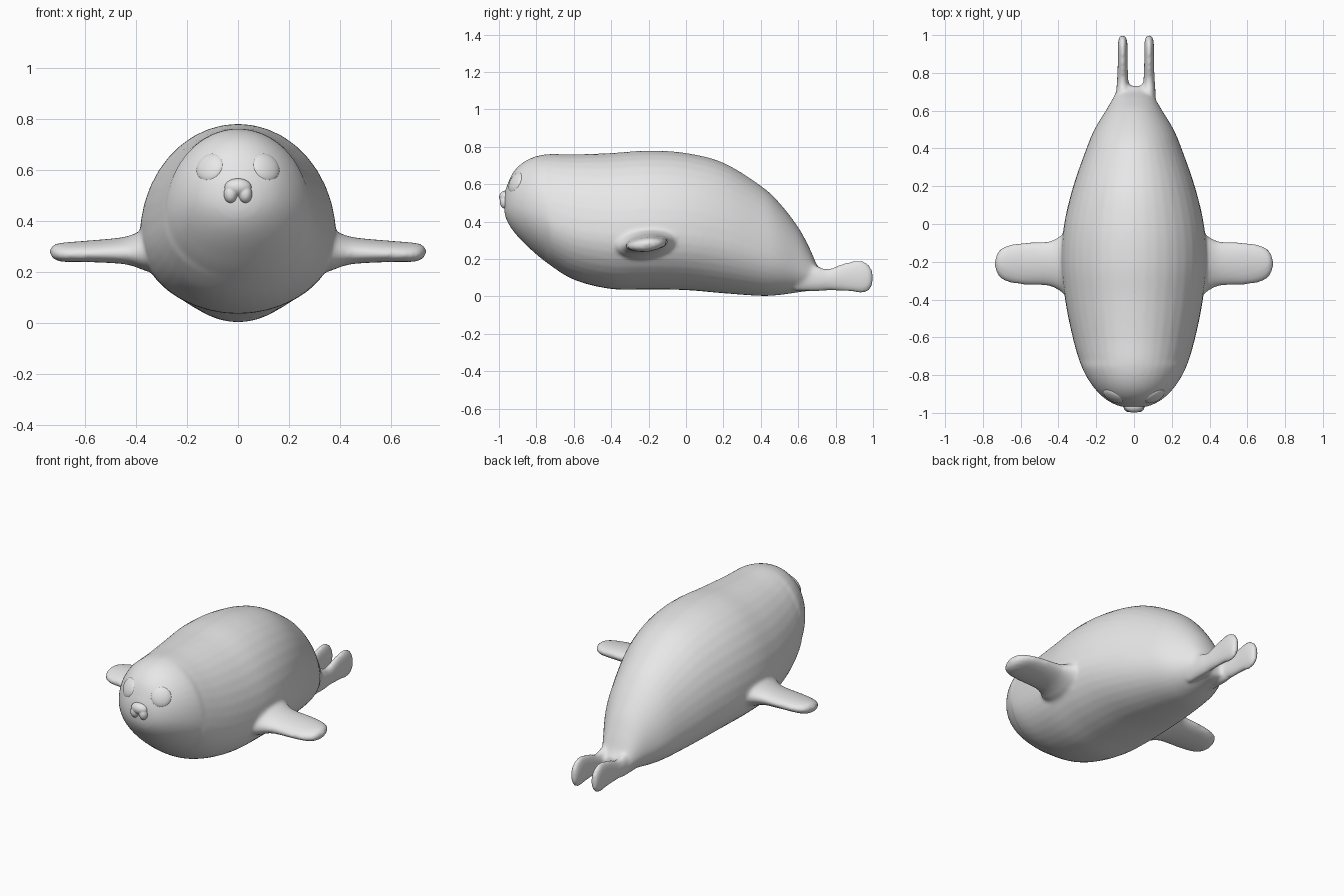
import bpy, bmesh
from math import sin, cos, pi
from mathutils import Vector

cube = bpy.data.objects.get("Cube")
if cube:
    bpy.data.objects.remove(cube)

grey = bpy.data.materials.new("soft grey")
grey.use_nodes = True
grey.diffuse_color = (0.8, 0.8, 0.8, 1)
grey.node_tree.nodes["Principled BSDF"].inputs["Base Color"].default_value = (0.8, 0.8, 0.8, 1)


def spline(rows, steps=5):
    """Smoothly interpolate rows of numbers (Catmull-Rom)."""
    pts = [Vector(r) for r in rows]
    out = []
    for i in range(len(pts) - 1):
        a, b, c, d = pts[max(i - 1, 0)], pts[i], pts[i + 1], pts[min(i + 2, len(pts) - 1)]
        for s in range(steps):
            t = s / steps
            out.append(b + (c - a) * t / 2 + (a * 2 - b * 5 + c * 4 - d) * t**2 / 2
                       + (b * 3 - a - c * 3 + d) * t**3 / 2)
    return out + [pts[-1]]


def loft(bm, rings):
    """Skin a closed tube through rings of points."""
    loops = [[bm.verts.new(p) for p in ring] for ring in rings]
    n = len(loops[0])
    for a, b in zip(loops, loops[1:]):
        for i in range(n):
            j = (i + 1) % n
            bm.faces.new((a[i], a[j], b[j], b[i]))
    bm.faces.new(loops[0][::-1])
    bm.faces.new(loops[-1])


def finish(bm, name, voxel=0, smooth=0):
    bmesh.ops.recalc_face_normals(bm, faces=bm.faces[:])
    for f in bm.faces:
        f.smooth = True
    mesh = bpy.data.meshes.new(name)
    bm.to_mesh(mesh)
    bm.free()
    mesh.materials.append(grey)
    ob = bpy.data.objects.new(name, mesh)
    bpy.context.collection.objects.link(ob)
    if voxel:
        # Fuse overlapping volumes into one soft skin
        fuse = ob.modifiers.new("fuse", "REMESH")
        fuse.mode = "VOXEL"
        fuse.voxel_size = voxel
        fuse.use_smooth_shade = True
        soften = ob.modifiers.new("soften", "SMOOTH")
        soften.factor = 0.5
        soften.iterations = smooth
    return ob


def ball(bm, centre, radii):
    made = bmesh.ops.create_uvsphere(bm, u_segments=32, v_segments=16, radius=1)["verts"]
    bmesh.ops.scale(bm, vec=radii, verts=made)
    bmesh.ops.translate(bm, vec=centre, verts=made)


ANGLES = [2 * pi * i / 40 for i in range(40)]
seal = bmesh.new()

# Torso: length position, underside, back, half width
torso = [
    (-.972, .46, .54, .03), (-.96, .41, .585, .09), (-.92, .345, .67, .16),
    (-.85, .27, .73, .225), (-.75, .185, .76, .28), (-.6, .09, .76, .325),
    (-.4, .04, .767, .365), (-.2, .037, .78, .385), (0, .034, .767, .37),
    (.2, .017, .715, .322), (.4, .003, .592, .252), (.5, .008, .5, .21),
    (.6, .022, .37, .15), (.66, .03, .26, .115), (.7, .035, .17, .095), (.73, .05, .13, .07),
]
rings = []
for y, low, high, half in spline(torso):
    mid = low + (high - low) * (.4 if y > -.75 else .45)
    rings.append([(half * cos(a), y, mid + sin(a) * (high - mid if sin(a) > 0 else mid - low))
                  for a in ANGLES])
loft(seal, rings)

# Front flippers: reach, height, half chord, half thickness
fin = [(.25, .28, .18, .1), (.36, .285, .165, .08), (.4, .285, .14, .065), (.46, .283, .117, .05),
       (.6, .28, .11, .04), (.68, .277, .093, .037), (.72, .278, .062, .029), (.737, .28, .015, .01)]
for side in (-1, 1):
    loft(seal, [[(side * x, -.21 + chord * cos(a), z + thick * sin(a) + .1 * chord * cos(a))
                 for a in ANGLES] for x, z, chord, thick in spline(fin)])

# Tail flippers: length position, height, half height, half thickness
tail = [(.58, .11, .08, .035), (.7, .095, .068, .034), (.76, .09, .058, .03), (.85, .104, .076, .026),
        (.93, .106, .087, .026), (.975, .1, .072, .023), (1.0, .1, .035, .012)]
for x in (-.06, .08):
    loft(seal, [[(x + thick * cos(a), y, z + tall * sin(a)) for a in ANGLES]
                for y, z, tall, thick in spline(tail)])
finish(seal, "seal_body", .011, 8)

# Eyes: flattened balls facing outward
for side, name in ((-1, "right_eye"), (1, "left_eye")):
    bm = bmesh.new()
    ball(bm, (0, 0, 0), (.06, .06, .025))
    eye = finish(bm, name)
    eye.location = (side * .108, -.908, .608)
    eye.rotation_euler = Vector((side * .45, -.8, .4)).to_track_quat("Z", "Y").to_euler()

# Nose: a broad bridge with two lower lobes
bm = bmesh.new()
ball(bm, (0, -.965, .532), (.053, .034, .034))
for side in (-1, 1):
    ball(bm, (side * .029, -.965, .505), (.027, .031, .036))
finish(bm, "nose", .004, 4)
